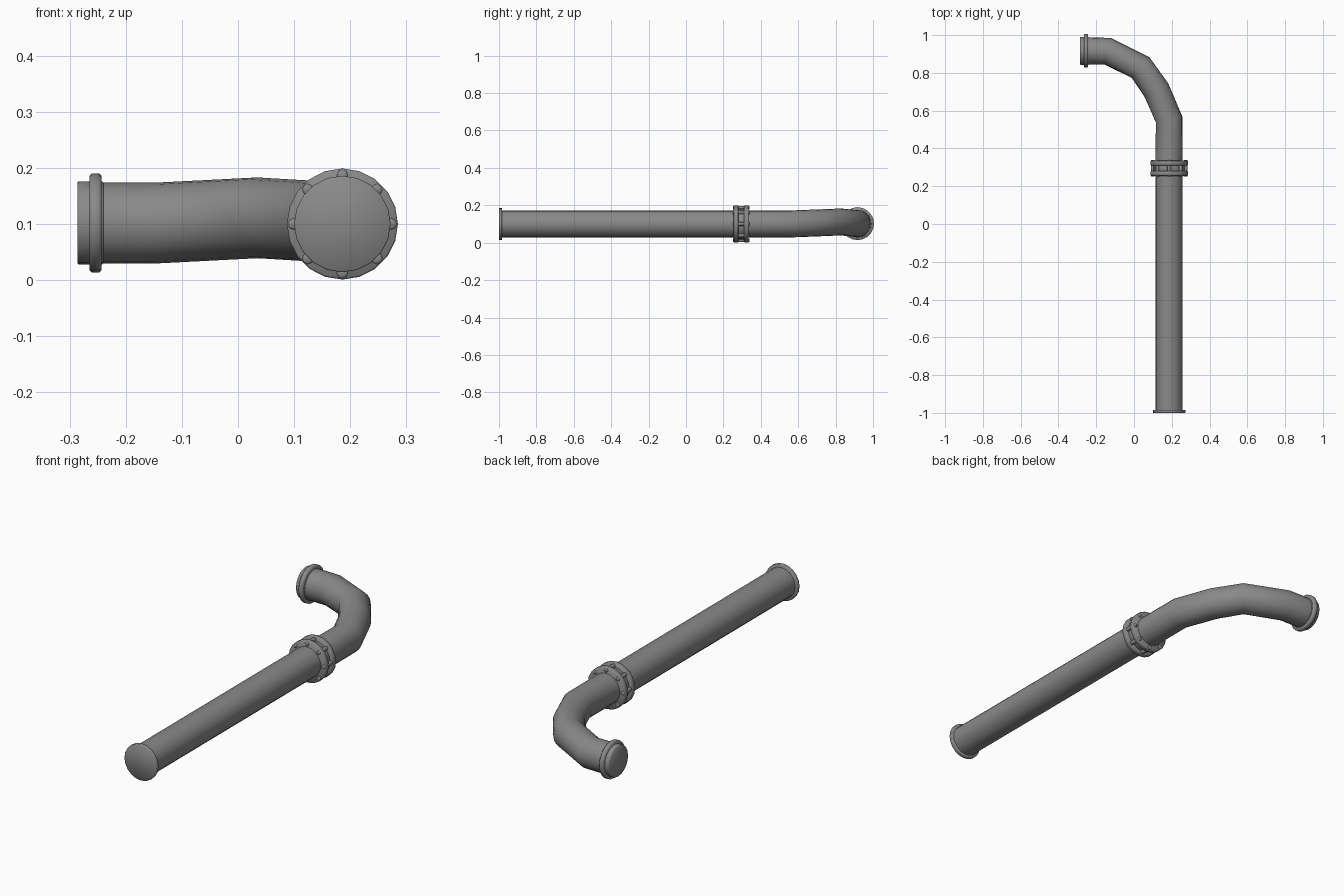
import bpy, bmesh, math
from mathutils import Vector

SIDES = 20
AXIS_X, AXIS_Z = 0.186, 0.1
PIPE_R = 0.072

if "Cube" in bpy.data.objects:
    bpy.data.objects.remove(bpy.data.objects["Cube"], do_unlink=True)

steel = bpy.data.materials.new("grey steel")
steel.use_nodes = True
GREY = (0.25, 0.25, 0.25, 1)
steel.diffuse_color = GREY
steel.node_tree.nodes["Principled BSDF"].inputs["Base Color"].default_value = GREY


def sweep(name, stations, sides=SIDES, angle=40):
    """Skin rings given as (point, radius), each facing along the path, with capped ends."""
    points = [Vector(p) for p, r in stations]
    bm = bmesh.new()
    rings = []
    for i, (p, r) in enumerate(stations):
        before = points[i] - points[max(i - 1, 0)]
        after = points[min(i + 1, len(points) - 1)] - points[i]
        tangent = (before.normalized() + after.normalized()).normalized()
        side = tangent.cross(Vector((0, 0, 1))).normalized()
        up = side.cross(tangent)
        turns = [math.tau * k / sides for k in range(sides)]
        rings.append([bm.verts.new(points[i] + r * (side * math.cos(a) + up * math.sin(a)))
                      for a in turns])
    for a, b in zip(rings, rings[1:]):
        for k in range(sides):
            n = (k + 1) % sides
            bm.faces.new((a[k], a[n], b[n], b[k]))
    bm.faces.new(rings[0])
    bm.faces.new(rings[-1])
    bmesh.ops.recalc_face_normals(bm, faces=bm.faces)
    mesh = bpy.data.meshes.new(name)
    bm.to_mesh(mesh)
    bm.free()
    mesh.materials.append(steel)
    obj = bpy.data.objects.new(name, mesh)
    bpy.context.collection.objects.link(obj)
    bpy.ops.object.select_all(action='DESELECT')
    obj.select_set(True)
    bpy.context.view_layer.objects.active = obj
    bpy.ops.object.shade_smooth_by_angle(angle=math.radians(angle))
    return obj


def disc(name, start, end, radius, bevel=0.004, sides=SIDES):
    """Short cylinder from start to end with chamfered rims."""
    a, b = Vector(start), Vector(end)
    step = (b - a).normalized() * bevel
    return sweep(name, [(a, radius - bevel), (a + step, radius),
                        (b - step, radius), (b, radius - bevel)], sides, 50)


def on_axis(y):
    return (AXIS_X, y, AXIS_Z)


# Straight run and its front flange
sweep("straight_pipe", [(on_axis(-0.99), PIPE_R), (on_axis(0.3), PIPE_R)])
disc("front_flange", on_axis(-1), on_axis(-0.984), 0.086, 0.002)

# Curved run
bend = [on_axis(0.29), on_axis(0.553), (0.118, 0.71, 0.106), (0.035, 0.828, 0.111),
        (-0.14, 0.915, 0.102), (-0.26, 0.917, 0.102)]
sweep("bent_pipe", [(p, PIPE_R) for p in bend])


# Collar and rim at the bent end
def at_end(x):
    return (x, 0.917, 0.102)


disc("end_cap", at_end(-0.286), at_end(-0.24), 0.074, 0.002)
disc("end_flange", at_end(-0.265), at_end(-0.243), 0.088)

# Bolted coupling: two flanges round a core
disc("coupling_front_flange", on_axis(0.255), on_axis(0.28), 0.099, 0.003)
disc("coupling_back_flange", on_axis(0.31), on_axis(0.335), 0.099, 0.003)
disc("coupling_core", on_axis(0.27), on_axis(0.32), 0.083, 0.001)
for k in range(8):
    a = math.tau * k / 8
    x, z = AXIS_X + 0.087 * math.cos(a), AXIS_Z + 0.087 * math.sin(a)
    disc(f"coupling_bolt_{k + 1}", (x, 0.251, z), (x, 0.339, z), 0.01, 0.002, 8)
